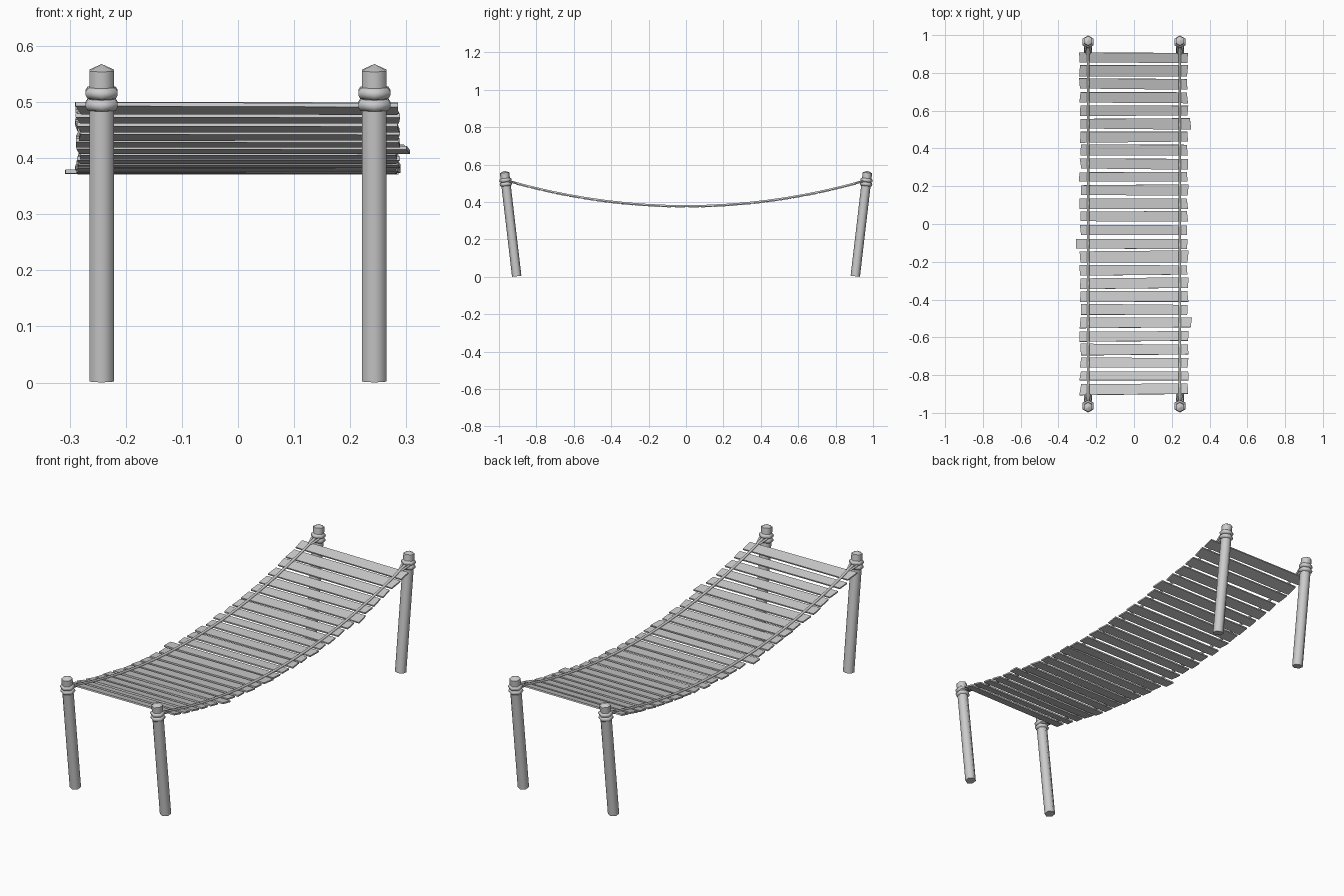
import bpy, bmesh, math, random
from mathutils import Matrix, Vector

random.seed(7)
cube = bpy.data.objects.get("Cube")
if cube:
    bpy.data.objects.remove(cube, do_unlink=True)

grey = bpy.data.materials.new("light grey")
grey.use_nodes = True
GREY = (0.6, 0.6, 0.6, 1)
grey.diffuse_color = GREY
grey.node_tree.nodes["Principled BSDF"].inputs["Base Color"].default_value = GREY

POST_X = 0.243
POST_R = 0.0252


def sag(y):
    return 0.374 + 0.149 * y * y


def add_mesh(name, bm, smooth=0):
    bmesh.ops.recalc_face_normals(bm, faces=bm.faces)
    mesh = bpy.data.meshes.new(name)
    bm.to_mesh(mesh)
    bm.free()
    mesh.materials.append(grey)
    obj = bpy.data.objects.new(name, mesh)
    bpy.context.collection.objects.link(obj)
    if smooth:
        bpy.ops.object.select_all(action="DESELECT")
        obj.select_set(True)
        bpy.context.view_layer.objects.active = obj
        bpy.ops.object.shade_smooth_by_angle(angle=math.radians(smooth))
    return obj


def lathe(profile, sides=6):
    """Closed turned shape with a corner pointing along y."""
    bm = bmesh.new()
    rings = []
    for r, z in profile:
        rings.append([bm.verts.new((r * math.sin(a), r * math.cos(a), z))
                      for a in (math.tau * i / sides for i in range(sides))])
    for lo, hi in zip(rings, rings[1:]):
        for i in range(sides):
            j = (i + 1) % sides
            bm.faces.new((lo[i], lo[j], hi[j], hi[i]))
    bm.faces.new(rings[0])
    bm.faces.new(rings[-1])
    bmesh.ops.remove_doubles(bm, verts=bm.verts, dist=0.0001)
    return bm


# Leaning posts with pointed tops, each bound by two rope rings
post_profile = [(POST_R, 0), (POST_R, 0.557), (0.001, 0.568)]
ring_profile = [(0.024, -0.0105), (0.029, -0.009), (0.033, -0.003),
                (0.033, 0.003), (0.029, 0.009), (0.024, 0.0105)]
for sx, side in ((1, "left"), (-1, "right")):
    for sy, end in ((-1, "front"), (1, "back")):
        lean = Matrix.Rotation(-sy * math.radians(6.7), 4, "X")
        place = Matrix.Translation((sx * POST_X, sy * 0.905, 0.003)) @ lean
        parts = [("post", post_profile, 0),
                 ("lower_rope_ring", ring_profile, 0.496),
                 ("upper_rope_ring", ring_profile, 0.517)]
        for name, profile, height in parts:
            obj = add_mesh(f"{end}_{side}_{name}", lathe(profile), 62)
            obj.matrix_world = place @ Matrix.Translation((0, 0, height))

# Uneven planks following the sag
COUNT = 26
long_ends = {5: (0, 0.012), 14: (0.018, 0), 20: (0, 0.016)}
for k in range(COUNT):
    y = 0.882 - k * 0.0703
    extra_right, extra_left = long_ends.get(k, (0, 0))
    width = random.uniform(0.052, 0.058)
    bm = bmesh.new()
    bmesh.ops.create_cube(bm, size=1)
    skew = {(sx, sy): (random.uniform(-0.006, 0.006), random.uniform(-0.004, 0.004))
            for sx in (-1, 1) for sy in (-1, 1)}
    for v in bm.verts:
        sx, sy = (1 if v.co.x > 0 else -1), (1 if v.co.y > 0 else -1)
        dx, dy = skew[sx, sy]
        reach = 0.285 + (extra_left if sx > 0 else extra_right)
        v.co = Vector((sx * reach + dx, sy * width / 2 + dy, v.co.z * 0.007))
    plank = add_mesh(f"plank_{k + 1}", bm)
    plank.location = (0, y, sag(y))
    plank.rotation_euler = (math.atan(0.298 * y), 0, 0)


# Ropes laid over the planks, splitting into loops around the posts
def rope(name, points, radius):
    curve = bpy.data.curves.new(name, "CURVE")
    curve.dimensions = "3D"
    curve.bevel_depth = radius
    curve.bevel_resolution = 1
    curve.use_fill_caps = True
    spline = curve.splines.new("POLY")
    spline.points.add(len(points) - 1)
    for p, co in zip(spline.points, points):
        p.co = (*co, 1)
    curve.materials.append(grey)
    obj = bpy.data.objects.new(name, curve)
    bpy.context.collection.objects.link(obj)


for sx, side in ((1, "left"), (-1, "right")):
    ys = [-0.955 + 1.91 * i / 18 for i in range(19)]
    rope(f"{side}_rope", [(sx * POST_X, y, sag(y) + 0.004) for y in ys], 0.0065)
    for sy, end in ((-1, "front"), (1, "back")):
        for off, strand in ((-1, "inner"), (1, "outer")):
            path = [(sx * (POST_X + off * dx), sy * y, sag(y) + 0.003)
                    for y, dx in ((0.9, 0.006), (0.93, 0.014), (0.962, 0.022))]
            rope(f"{end}_{side}_{strand}_loop", path, 0.005)
